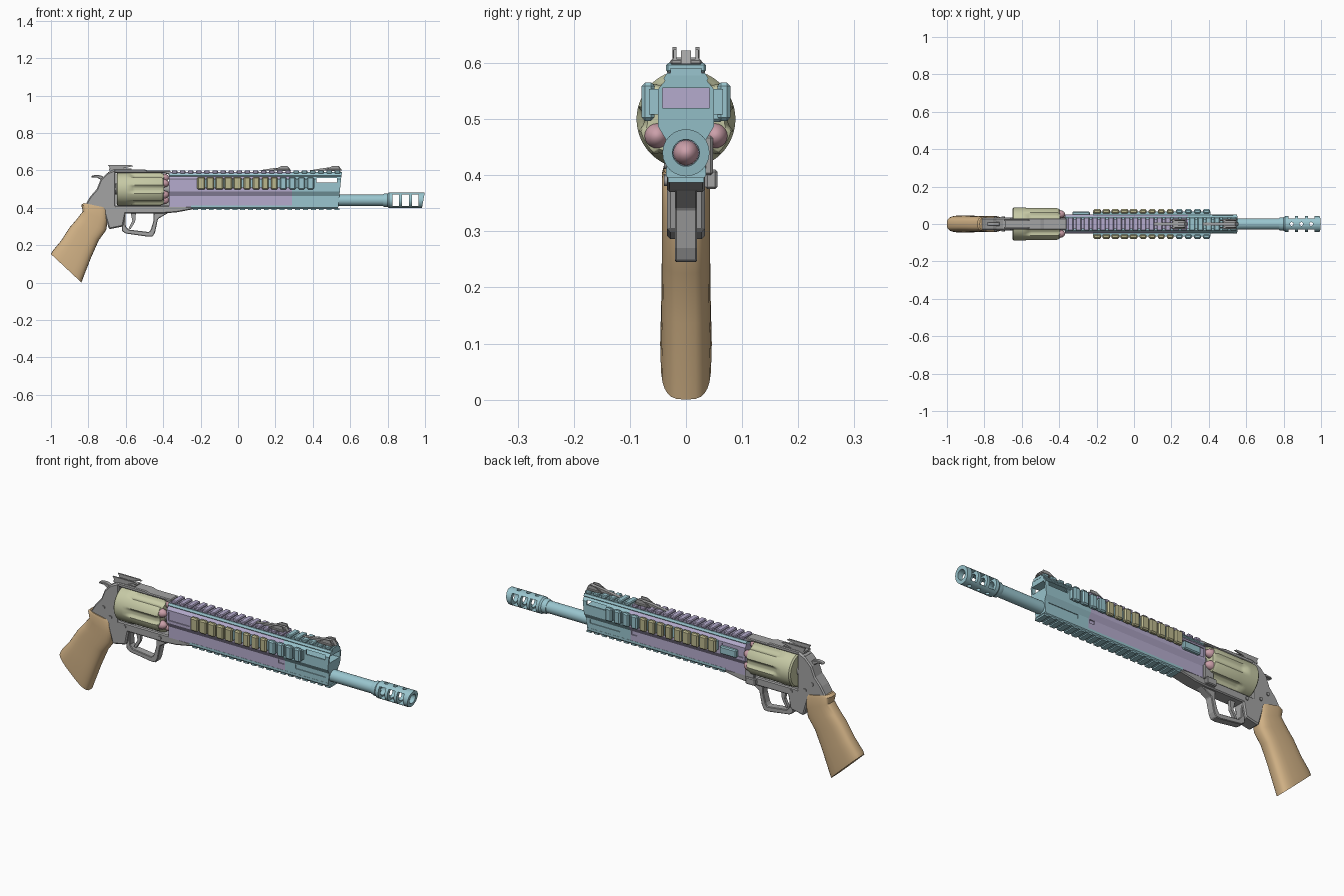
import bpy, bmesh, math
from mathutils import Vector, Matrix

if "Cube" in bpy.data.objects:
    bpy.data.objects.remove(bpy.data.objects["Cube"])


def mat(name, rgb):
    m = bpy.data.materials.new(name)
    m.diffuse_color = (*rgb, 1)
    m.use_nodes = True
    m.node_tree.nodes["Principled BSDF"].inputs["Base Color"].default_value = m.diffuse_color
    return m


TEAL = mat("teal", (.32, .56, .62))
PURPLE = mat("purple", (.46, .41, .61))
GRAY = mat("gray", (.37, .37, .37))
OLIVE = mat("pale_olive", (.57, .59, .38))
KHAKI = mat("khaki", (.50, .48, .27))
TAN = mat("tan", (.65, .45, .24))
PINK = mat("pink", (.60, .35, .40))


def finish(bm, name, m, bevel=0, smooth=False):
    bmesh.ops.recalc_face_normals(bm, faces=bm.faces)
    me = bpy.data.meshes.new(name)
    bm.to_mesh(me)
    bm.free()
    ob = bpy.data.objects.new(name, me)
    bpy.context.collection.objects.link(ob)
    if m:
        me.materials.append(m)
    if bevel:
        b = ob.modifiers.new("bevel", 'BEVEL')
        b.width, b.segments, b.limit_method = bevel, 1, 'ANGLE'
        b.angle_limit = math.radians(40)
    if smooth:
        bpy.ops.object.select_all(action='DESELECT')
        ob.select_set(True)
        bpy.context.view_layer.objects.active = ob
        bpy.ops.object.shade_smooth_by_angle(angle=math.radians(35))
    return ob


def loft(name, rings, m, bevel=0, smooth=False, closed=False):
    """Skin a list of equal-length rings; closed joins last ring to the first."""
    bm = bmesh.new()
    vs = [[bm.verts.new(p) for p in r] for r in rings]
    n, k = len(vs), len(vs[0])
    for i in range(n if closed else n - 1):
        a, b = vs[i], vs[(i + 1) % n]
        for j in range(k):
            bm.faces.new((a[j], a[(j + 1) % k], b[(j + 1) % k], b[j]))
    if not closed:
        bm.faces.new(vs[0])
        bm.faces.new(vs[-1])
    return finish(bm, name, m, bevel, smooth)


def side(name, pts, y0, y1, m, bevel=0):
    """Side profile (x, z) extruded across y."""
    return loft(name, [[(x, y, z) for x, z in pts] for y in (y0, y1)], m, bevel)


def section(name, half, x0, x1, m, bevel=0, slant=0):
    """Mirrored cross-section (y, z) extruded along x, front end may slant."""
    pts = half + [(-y, z) for y, z in reversed(half)]
    return loft(name, [[(x0, y, z) for y, z in pts],
                       [(x1 + slant * (z - .39), y, z) for y, z in pts]], m, bevel)


def boxes(name, spans, m, bevel=0):
    """Many boxes in one object, each (x0, x1, y0, y1, z0, z1)."""
    bm = bmesh.new()
    for x0, x1, y0, y1, z0, z1 in spans:
        t = Matrix.Translation(((x0 + x1) / 2, (y0 + y1) / 2, (z0 + z1) / 2))
        bmesh.ops.create_cube(bm, size=1, matrix=t @ Matrix.Diagonal((x1 - x0, y1 - y0, z1 - z0, 1)))
    return finish(bm, name, m, bevel)


def lathe(name, prof, m, cy=0, cz=0, n=32, closed=False):
    """Profile (x, r) turned about a line along x."""
    rings = [[(x, cy + r * math.cos(2 * math.pi * j / n), cz + r * math.sin(2 * math.pi * j / n))
              for j in range(n)] for x, r in prof]
    return loft(name, rings, m, smooth=True, closed=closed)


def cut(ob, *cutters):
    for c in cutters:
        c.hide_render = True
        b = ob.modifiers.new("cut", 'BOOLEAN')
        b.object, b.solver = c, 'EXACT'
    dg = bpy.context.evaluated_depsgraph_get()
    me = bpy.data.meshes.new_from_object(ob.evaluated_get(dg))
    ob.modifiers.clear()
    ob.data = me
    for c in cutters:
        bpy.data.objects.remove(c)


def both(x0, x1, y0, y1, z0, z1):
    return [(x0, x1, y0, y1, z0, z1), (x0, x1, -y1, -y0, z0, z1)]


# --- grip: rounded sections between front and back edge points
grip = [((-.705, .40), (-.825, .425), .040), ((-.695, .385), (-.838, .415), .043),
        ((-.697, .33), (-.83, .38), .043), ((-.705, .28), (-.865, .335), .043),
        ((-.745, .225), (-.90, .295), .043), ((-.785, .135), (-.945, .225), .044),
        ((-.826, .03), (-.992, .168), .046), ((-.837, .0), (-1.0, .152), .045)]
rings = []
for f, b, w in grip:
    ring = []
    for j in range(28):
        a = 2 * math.pi * j / 28
        c, s = math.cos(a), math.sin(a)
        u = math.copysign(abs(c) ** .65, c)
        v = math.copysign(abs(s) ** .65, s)
        ring.append((b[0] + (f[0] - b[0]) * (u + 1) / 2, w * v, b[1] + (f[1] - b[1]) * (u + 1) / 2))
    rings.append(ring)
loft("grip", rings, TAN, smooth=True)

# --- frame, trigger and guard
side("rear_frame", [(-.82, .41), (-.79, .46), (-.755, .50), (-.735, .55), (-.70, .585), (-.655, .605),
                    (-.655, .41), (-.60, .41), (-.60, .375), (-.615, .30), (-.69, .285), (-.72, .39)],
     -.034, .034, GRAY, .006)
side("lower_frame", [(-.66, .412), (-.36, .412), (-.23, .405), (-.24, .392), (-.33, .375),
                     (-.40, .37), (-.66, .37)], -.034, .034, GRAY, .005)
side("top_strap", [(-.70, .588), (-.66, .605), (-.50, .605), (-.48, .598), (-.36, .598),
                   (-.36, .575), (-.40, .586), (-.65, .586)], -.03, .03, GRAY, .004)
side("trigger_guard", [(-.625, .38), (-.62, .275), (-.60, .262), (-.48, .245), (-.455, .247), (-.443, .27),
                       (-.428, .34), (-.36, .38), (-.45, .38), (-.452, .33), (-.465, .285), (-.475, .27),
                       (-.585, .283), (-.60, .30), (-.603, .38)], -.02, .02, GRAY, .003)
side("trigger", [(-.575, .38), (-.565, .33), (-.585, .29), (-.575, .285), (-.55, .325), (-.545, .38)],
     -.008, .008, GRAY)
side("hammer", [(-.715, .50), (-.735, .55), (-.755, .562), (-.785, .563), (-.782, .572), (-.75, .576),
                (-.725, .57), (-.705, .55), (-.69, .51)], -.012, .012, GRAY, .003)
boxes("rear_sight_base", [(-.69, -.57, -.024, .024, .60, .61)], GRAY)
for s in (-1, 1):
    side("rear_sight_wing", [(-.68, .605), (-.695, .628), (-.57, .628), (-.56, .622), (-.64, .605)],
         s * .017, s * .024, GRAY)
boxes("crane_lever", [(-.42, -.365, .032, .048, .40, .47), (-.43, -.375, .034, .056, .375, .41)], GRAY, .004)
for x, z in ((-.74, .46), (-.70, .42), (-.62, .393), (-.42, .39)):
    for s in (-1, 1):
        pin = lathe("frame_pin", [(-.004, .009), (.004, .009)], GRAY, n=12)
        pin.rotation_euler.z = math.pi / 2
        pin.location = (x, s * .035, z)

# --- fluted drum with six rounds
rings = []
for x, r, d in [(-.65, .08, 0), (-.643, .087, 0), (-.60, .088, 0), (-.58, .088, 0), (-.565, .088, .7),
                (-.55, .088, 1), (-.415, .088, 1), (-.40, .083, 1), (-.395, .074, .4)]:
    ring = []
    for j in range(96):
        a = 2 * math.pi * j / 96
        off = abs((a + math.pi / 6) % (math.pi / 3) - math.pi / 6)
        q = r - d * .013 * max(0, 1 - (off / .23) ** 4)
        ring.append((x, q * math.cos(a), .50 + q * math.sin(a)))
    rings.append(ring)
loft("drum", rings, OLIVE, smooth=True)
lathe("drum_axle", [(-.66, .03), (-.36, .03)], GRAY, cz=.50, n=24)
for i in range(6):
    a = math.radians(30 + 60 * i)
    lathe("round", [(-.41, .022), (-.395, .022), (-.383, .019), (-.373, .012), (-.368, .004)],
          PINK, .06 * math.cos(a), .50 + .06 * math.sin(a), 20)

# --- shroud: purple rear, teal front, bored through for the barrel
body = [(.035, .405), (.035, .462), (.05, .487), (.05, .553), (.036, .57)]
rear = section("rear_shroud", body, -.37, .29, PURPLE)
cut(rear, lathe("bore", [(-.5, .022), (.5, .022)], None, cz=.44, n=24),
    boxes("slots", both(.255, .285, .03, .05, .442, .46) + both(-.36, -.24, .045, .06, .50, .545), None))
front = section("front_shroud", body, .29, .535, TEAL, slant=.1)
cut(front, lathe("bore", [(.2, .028), (.7, .028)], None, cz=.44, n=24),
    boxes("channel", [(.28, .7, -.042, .042, .52, .555)], None),
    boxes("window", [(.42, .53, -.1, .1, .535, .558)], None),
    boxes("slots", both(.35, .52, .031, .05, .438, .458), None))
section("under_rail", [(.03, .393), (.036, .40), (.036, .412), (.02, .412)], -.25, .535, TEAL)
boxes("under_rail_teeth", [(-.24 + .042 * i, -.214 + .042 * i, -.032, .032, .387, .396) for i in range(19)], TEAL)
section("upper_strip", [(.036, .566), (.04, .572), (.034, .582), (.02, .582)], -.37, .535, TEAL, slant=.1)
section("shroud_rear_wedge", [(.03, .575), (.03, .59)], -.37, -.33, PURPLE)

# --- top rail, purple at the rear and teal at the front
for nm, m, a, b in (("rear", PURPLE, -.36, .29), ("front", TEAL, .29, .555)):
    boxes(nm + "_top_rail", [(a, b, -.028, .028, .578, .591)], m)
    n = int((b - a) / .043)
    p = (b - a) / n
    boxes(nm + "_top_rail_teeth", [(a + p * i + .006, a + p * (i + 1) - .008, -.036, .036, .583, .60)
                                   for i in range(n)], m, .004)

# --- side rails: khaki covers then teal teeth
boxes("side_rail_base", both(-.22, .41, .048, .066, .508, .554), TEAL)
p = .63 / 13
for nm, m, r in (("khaki", KHAKI, range(0, 9)), ("teal", TEAL, range(9, 13))):
    spans = []
    for i in r:
        x = -.22 + p * i
        spans += both(x + (.002 if i < 5 else .008), x + p - .004, .056, .079, .497, .565)
    boxes(nm + "_side_rail_teeth", spans, m, .006)
boxes("left_bracket", [(-.33, -.235, .045, .066, .495, .535)], TEAL, .005)

# --- folded sights
for nm, pts in (("middle", [(.10, .598), (.20, .613), (.27, .617), (.285, .598)]),
                ("front", [(.37, .598), (.46, .612), (.54, .622), (.558, .598)])):
    e = pts[-1][0]
    side(nm + "_sight_post", pts, -.009, .009, GRAY)
    boxes(nm + "_sight_base", [(e - .08, e - .01, -.028, .028, .597, .607)], GRAY, .003)
    for s in (-1, 1):
        side(nm + "_sight_wing", [(e - .10, .60), (e - .05, .624), (e - .02, .624), (e - .01, .60)],
             s * .017, s * .022, GRAY)

# --- barrel and ported muzzle brake
lathe("barrel", [(.30, .03), (.80, .03), (.80, .023), (.30, .023)], TEAL, cz=.44, closed=True)
brake = lathe("muzzle_brake", [(.775, .032), (.785, .036), (.80, .036), (.808, .042), (1.0, .042),
                               (1.0, .024), (.775, .024)], TEAL, cz=.44, n=24, closed=True)
ports = boxes("ports", [(x, x + .036, -.1, .1, .41, .47) for x in (.825, .877, .929)], None)
bm = bmesh.new()
for x in (.843, .895, .947):
    bmesh.ops.create_cone(bm, cap_ends=True, segments=12, radius1=.01, radius2=.01, depth=.2,
                          matrix=Matrix.Translation((x, 0, .44)))
holes = finish(bm, "holes", None)
tip = side("tip", [(1.0, .49), (1.1, .49), (1.1, .39), (.982, .39)], -.1, .1, None)
cut(brake, ports, holes, tip)
